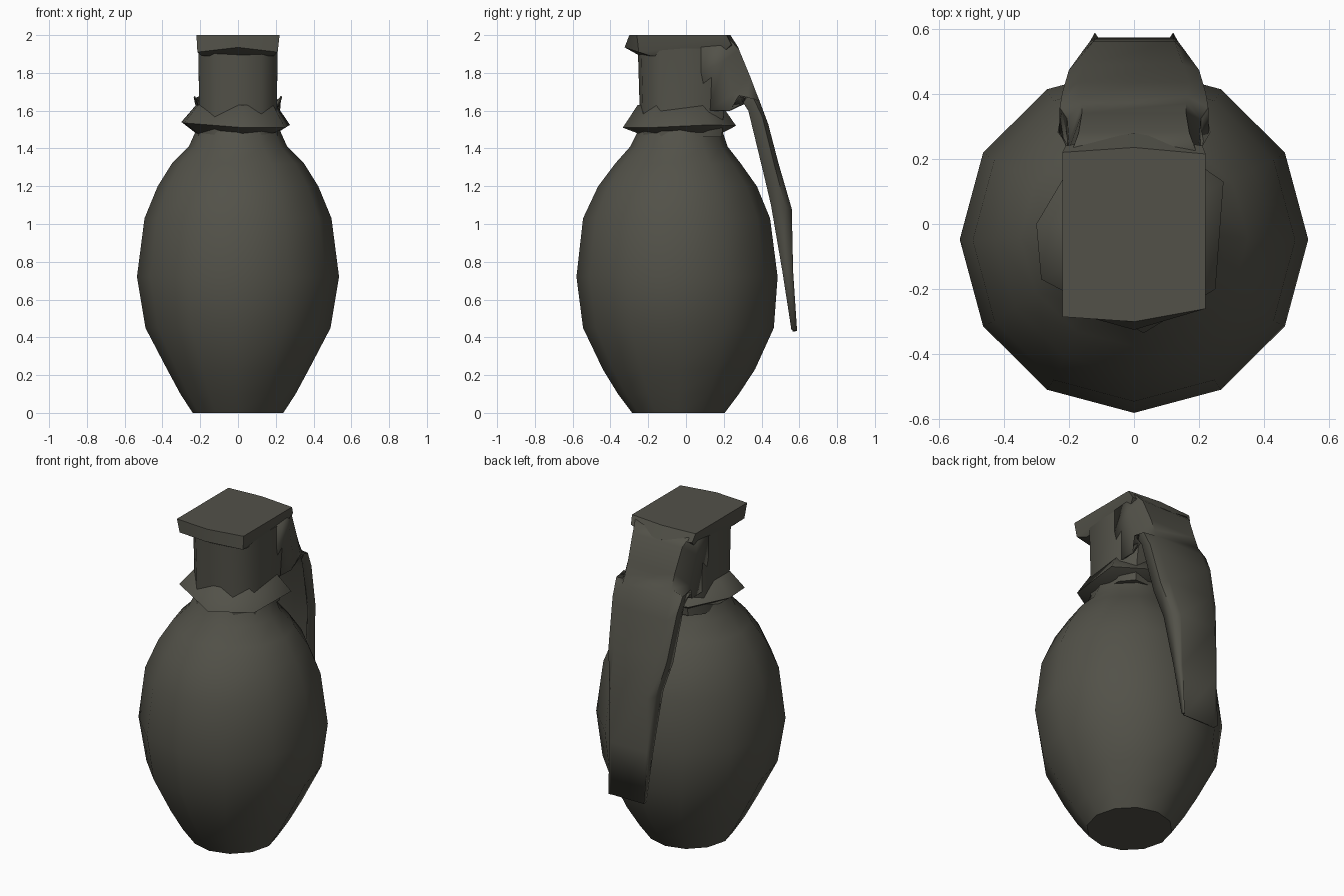
import bpy, bmesh, math

if "Cube" in bpy.data.objects:
    bpy.data.objects.remove(bpy.data.objects["Cube"])

olive = bpy.data.materials.new("dark olive metal")
olive.diffuse_color = (0.085, 0.083, 0.066, 1)
olive.use_nodes = True
olive.node_tree.nodes["Principled BSDF"].inputs["Base Color"].default_value = olive.diffuse_color


def loft(name, rings, closed=True, angle=50):
    """Bridge equal-length rings of points; closed rings get end caps."""
    bm = bmesh.new()
    rows = [[bm.verts.new(p) for p in ring] for ring in rings]
    n = len(rows[0])
    for a, b in zip(rows, rows[1:]):
        for i in range(n if closed else n - 1):
            j = (i + 1) % n
            bm.faces.new((a[i], a[j], b[j], b[i]))
    if closed:
        bm.faces.new(rows[0][::-1])
        bm.faces.new(rows[-1])
    bmesh.ops.recalc_face_normals(bm, faces=bm.faces)
    mesh = bpy.data.meshes.new(name)
    bm.to_mesh(mesh)
    bm.free()
    mesh.materials.append(olive)
    ob = bpy.data.objects.new(name, mesh)
    bpy.context.collection.objects.link(ob)
    bpy.ops.object.select_all(action='DESELECT')
    ob.select_set(True)
    bpy.context.view_layer.objects.active = ob
    bpy.ops.object.shade_smooth_by_angle(angle=math.radians(angle))
    return ob


def ellipse(z, rx, front, back, n=12):
    """Ring at height z spanning +-rx in x and front..back in y."""
    cy, ry = (front + back) / 2, (back - front) / 2
    return [(rx * math.cos(2 * math.pi * i / n), cy + ry * math.sin(2 * math.pi * i / n), z)
            for i in range(n)]


# Egg-shaped body: z, half width, front y, back y
profile = [(0, .24, -.285, .205), (.10, .305, -.36, .28), (.23, .375, -.44, .365),
           (.45, .49, -.545, .465), (.72, .535, -.58, .485), (1.03, .495, -.545, .445),
           (1.20, .425, -.465, .375), (1.32, .35, -.375, .29), (1.41, .26, -.295, .22),
           (1.50, .22, -.25, .19)]
loft("body", [ellipse(*p) for p in profile])

# Neck: slightly squared tube
def neck_ring(z, hw, f, b):
    return [(-hw, f * .55, z), (-hw * .6, f * .93, z), (0, f, z), (hw * .6, f * .93, z),
            (hw, f * .55, z), (hw, b * .6, z), (hw * .7, b, z), (-hw * .7, b, z), (-hw, b * .6, z)]

loft("neck", [neck_ring(1.46, .21, -.24, .19), neck_ring(1.60, .205, -.245, .20),
              neck_ring(1.93, .21, -.255, .25)])

# Collar: uneven pointed flange around the neck
rim = [(-.30, .0, 1.54), (-.285, -.17, 1.535), (.03, -.335, 1.51), (.25, -.20, 1.51),
       (.275, .13, 1.525), (.08, .265, 1.52), (-.17, .22, 1.53)]
def scaled_rim(s, z):
    return [(x * s, (y + .03) * s - .03, z) for x, y, _ in rim]
loft("collar", [scaled_rim(.74, 1.48), rim, scaled_rim(.74, 1.63)], angle=60)

# Cap: flat top with an undercut lip
top = [(-.22, -.285, 2), (0, -.30, 2), (.22, -.26, 2), (.22, .215, 2), (0, .235, 2), (-.22, .22, 2)]
lip = [(-.215, -.265, 1.91), (0, -.325, 1.935), (.21, -.25, 1.91),
       (.21, .24, 1.95), (0, .28, 1.93), (-.21, .24, 1.95)]
under = [(x * .9, y * .75, 1.89) for x, y, z in lip]
loft("cap", [under, lip, top], angle=35)

# Safety lever: channel section, bent down the back
# outer y, outer z, outer half width, flange half width, flange y, flange z
stations = [(.23, 1.985, .19, .21, .08, 1.94),
            (.285, 1.925, .17, .21, .08, 1.80),
            (.345, 1.78, .16, .20, .12, 1.60),
            (.375, 1.70, .16, .205, .23, 1.60),
            (.395, 1.65, .165, .228, .28, 1.68),
            (.44, 1.53, .17, .22, .33, 1.60),
            (.495, 1.32, .15, .20, .41, 1.27),
            (.565, 1.08, .125, .16, .45, 1.10),
            (.572, .75, .12, .135, .51, .75),
            (.578, .43, .11, .12, .558, .44)]
rows = []
for y, z, hw, fw, fy, fz in stations:
    my, mz = (y + fy) / 2 + .02, (z + fz) / 2
    rows.append([(-fw, fy, fz), (-fw, my, mz), (-hw, y - .005, z), (hw, y - .005, z),
                 (fw, my, mz), (fw, fy, fz)])
lever = loft("safety_lever", rows, closed=False, angle=60)
solid = lever.modifiers.new("sheet thickness", 'SOLIDIFY')
solid.thickness = .01
